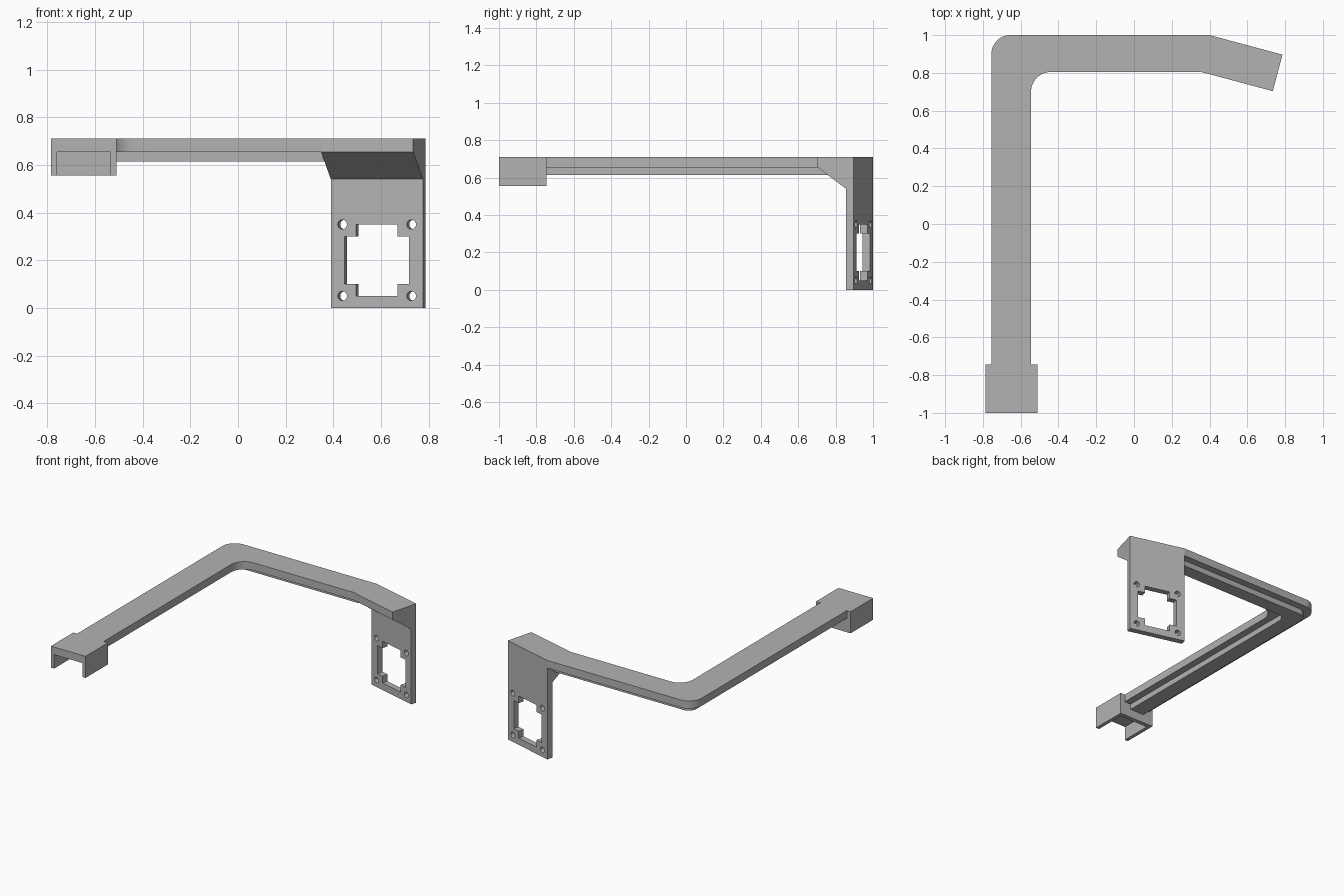
import bpy
import bmesh
from math import cos, sin, pi, radians
from mathutils import Matrix, Vector

cube = bpy.data.objects.get("Cube")
if cube:
    bpy.data.objects.remove(cube, do_unlink=True)

GREY = (0.45, 0.45, 0.45, 1)
mat = bpy.data.materials.new("plain grey")
mat.use_nodes = True
mat.diffuse_color = GREY
bsdf = mat.node_tree.nodes["Principled BSDF"]
bsdf.inputs["Base Color"].default_value = GREY

TOP, SLAB, RIB = 0.71, 0.655, 0.615


def frame(a, b, c, origin=(0, 0, 0)):
    """Matrix whose axes are a, b, c."""
    m = Matrix((a, b, c)).transposed().to_4x4()
    m.translation = Vector(origin)
    return m


def prism(name, outlines, c0, c1, m=Matrix()):
    """Extrude outlines from c0 to c1 along the third axis of m."""
    bm = bmesh.new()
    for pts in outlines:
        low = [bm.verts.new(m @ Vector((a, b, c0))) for a, b in pts]
        high = [bm.verts.new(m @ Vector((a, b, c1))) for a, b in pts]
        bm.faces.new(low)
        bm.faces.new(high)
        for i in range(len(pts)):
            j = (i + 1) % len(pts)
            bm.faces.new((low[i], low[j], high[j], high[i]))
    bmesh.ops.recalc_face_normals(bm, faces=bm.faces[:])
    mesh = bpy.data.meshes.new(name)
    bm.to_mesh(mesh)
    bm.free()
    mesh.materials.append(mat)
    ob = bpy.data.objects.new(name, mesh)
    bpy.context.collection.objects.link(ob)
    return ob


def arc(cx, cy, r, start, end, steps=12):
    return [(cx + r * cos(radians(start + (end - start) * i / steps)),
             cy + r * sin(radians(start + (end - start) * i / steps)))
            for i in range(steps + 1)]


def rect(a0, a1, b0, b1):
    return [(a0, b0), (a1, b0), (a1, b1), (a0, b1)]


def elbow(x0, x1, y0, y1, r_out, r_in, y_start, end_in, end_out):
    """L-shaped strip with a rounded corner."""
    return ([(x0, y_start), (x1, y_start)]
            + arc(x1 + r_in, y0 - r_in, r_in, 180, 90)
            + [(end_in, y0), (end_out, y1)]
            + arc(x0 + r_out, y1 - r_out, r_out, 90, 180))


def smooth(ob):
    bpy.ops.object.select_all(action="DESELECT")
    ob.select_set(True)
    bpy.context.view_layer.objects.active = ob
    bpy.ops.object.shade_smooth_by_angle(angle=radians(30))


# Bent arm: wide slab with a narrower stiffening rib below
CLIP_BACK = -0.745
arm = prism("arm_slab", [elbow(-0.755, -0.545, 0.805, 1.0, 0.1, 0.105,
                               CLIP_BACK, 0.348, 0.4)], SLAB, TOP)
rib = prism("arm_rib", [elbow(-0.705, -0.595, 0.855, 0.95, 0.06, 0.06,
                              CLIP_BACK, 0.362, 0.388)], RIB, SLAB)
smooth(arm)
smooth(rib)

# End clip: downward channel closed by a wall at the arm side
WALL = 0.03
y_axis = frame((1, 0, 0), (0, 0, 1), (0, 1, 0))
channel = [(-0.785, 0.555), (-0.76, 0.555), (-0.76, SLAB), (-0.535, SLAB),
           (-0.535, 0.555), (-0.51, 0.555), (-0.51, TOP), (-0.785, TOP)]
prism("clip_channel", [channel], -1.0, CLIP_BACK - WALL, y_axis)
prism("clip_back_wall", [rect(-0.785, -0.51, 0.555, TOP)],
      CLIP_BACK - WALL, CLIP_BACK, y_axis)

# Mounting bracket: upright plate with a solid gusset, turned with the arm end
tilt = radians(15)
along = (cos(tilt), -sin(tilt), 0)
inward = (-sin(tilt), -cos(tilt), 0)
bend = (0.4, 1.0, 0)
side = [(0, 0), (0.042, 0), (0.042, 0.54), (0.2, SLAB), (0.2, TOP), (0, TOP)]
bracket = prism("mounting_bracket", [side], 0, 0.4,
                frame(inward, (0, 0, 1), along, bend))

# Cross-shaped window and four screw holes
w, n, h, k = 0.14, 0.09, 0.15, 0.1
quarter = [(w, k), (n, k), (n, h)]
cross = (quarter + [(-a, b) for a, b in reversed(quarter)]
         + [(-a, -b) for a, b in quarter]
         + [(a, -b) for a, b in reversed(quarter)])
holes = [cross] + [arc(sx * 0.15, sz * 0.15, 0.02, 0, 345, 23)
                   for sx in (-1, 1) for sz in (-1, 1)]
holes = [[(a + 0.2, b + 0.2) for a, b in pts] for pts in holes]
cutter = prism("hole_cutter", holes, -0.05, 0.1,
               frame(along, (0, 0, 1), inward, bend))
cutter.hide_render = True
cut = bracket.modifiers.new("holes", "BOOLEAN")
cut.operation = "DIFFERENCE"
cut.solver = "EXACT"
cut.object = cutter
bpy.context.view_layer.objects.active = bracket
bpy.ops.object.modifier_apply(modifier=cut.name)
bpy.data.objects.remove(cutter, do_unlink=True)
smooth(bracket)
